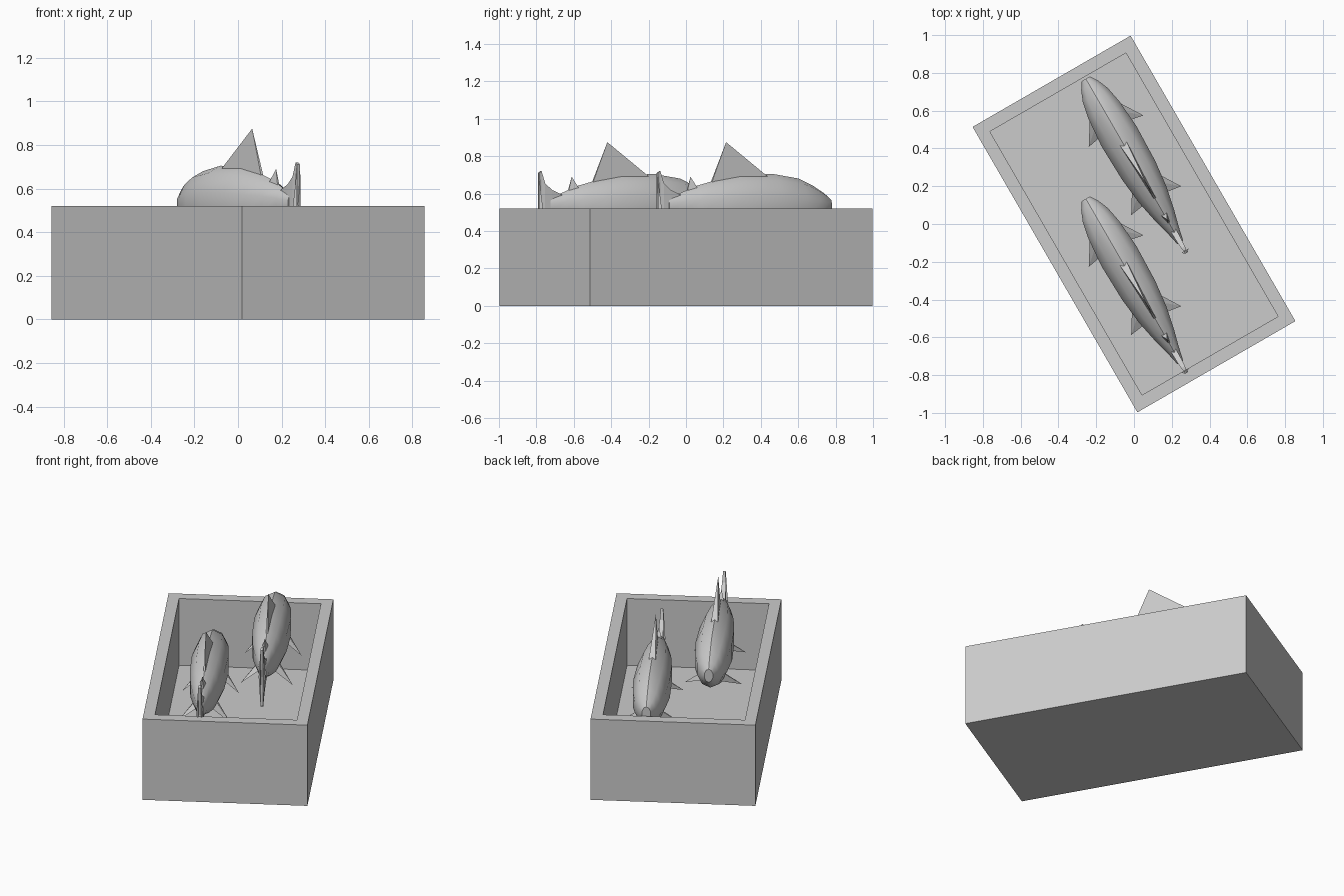
import bpy, bmesh, math
from mathutils import Matrix

if "Cube" in bpy.data.objects:
    bpy.data.objects.remove(bpy.data.objects["Cube"])

TURN = math.radians(30)


def make(name, verts, faces, matrix, smooth=False):
    mesh = bpy.data.meshes.new(name)
    mesh.from_pydata(verts, [], faces)
    bm = bmesh.new()
    bm.from_mesh(mesh)
    bmesh.ops.recalc_face_normals(bm, faces=bm.faces)
    bm.to_mesh(mesh)
    bm.free()
    ob = bpy.data.objects.new(name, mesh)
    bpy.context.collection.objects.link(ob)
    ob.matrix_world = matrix
    if smooth:
        mesh.shade_smooth()
        bpy.ops.object.select_all(action='DESELECT')
        ob.select_set(True)
        bpy.context.view_layer.objects.active = ob
        bpy.ops.object.shade_smooth_by_angle(angle=math.radians(40))
    return ob


# open crate: box with inset and sunken top
def make_crate():
    bm = bmesh.new()
    bmesh.ops.create_cube(bm, size=1)
    bmesh.ops.scale(bm, vec=(0.966, 1.745, 0.52), verts=bm.verts)
    bmesh.ops.translate(bm, vec=(0, 0, 0.26), verts=bm.verts)
    bm.normal_update()
    top = next(f for f in bm.faces if f.normal.z > 0.9)
    bmesh.ops.inset_region(bm, faces=[top], thickness=0.095)
    floor = bmesh.ops.extrude_discrete_faces(bm, faces=[top])["faces"][0]
    bmesh.ops.translate(bm, vec=(0, 0, -0.43), verts=floor.verts)
    mesh = bpy.data.meshes.new("crate")
    bm.to_mesh(mesh)
    bm.free()
    ob = bpy.data.objects.new("crate", mesh)
    bpy.context.collection.objects.link(ob)
    ob.rotation_euler.z = TURN


# fish body stations: distance from nose, half width, bottom z, top z
STATIONS = [
    (-0.01, 0.025, 0.49, 0.575),
    (0.03, 0.052, 0.45, 0.605),
    (0.09, 0.077, 0.41, 0.64),
    (0.18, 0.095, 0.375, 0.68),
    (0.34, 0.108, 0.35, 0.705),
    (0.55, 0.102, 0.355, 0.698),
    (0.70, 0.085, 0.385, 0.67),
    (0.82, 0.06, 0.425, 0.64),
    (0.91, 0.036, 0.465, 0.604),
    (0.99, 0.018, 0.48, 0.58),
]
SIDES = 10


def make_body(name, matrix):
    verts, faces = [], []
    for u, w, lo, hi in STATIONS:
        for i in range(SIDES):
            a = 2 * math.pi * i / SIDES
            verts.append((w * 1.04 * math.sin(a), -u,
                          (lo + hi) / 2 + (hi - lo) / 2 * math.cos(a)))
    n = len(STATIONS)
    for r in range(n - 1):
        for i in range(SIDES):
            j = (i + 1) % SIDES
            faces.append((r * SIDES + i, r * SIDES + j,
                          (r + 1) * SIDES + j, (r + 1) * SIDES + i))
    faces.append(tuple(range(SIDES)))
    faces.append(tuple(range((n - 1) * SIDES, n * SIDES)))
    make(name, verts, faces, matrix, smooth=True)


# upright fin: pyramid with a wide leading face
def make_back_fin(name, matrix, u0, u1, z0, z1, half, tip):
    verts = [(-half, -u0, z0), (half, -u0, z0),
             (half * 0.3, -u1, z1), (-half * 0.3, -u1, z1),
             (0, -tip[0], tip[1])]
    make(name, verts, [(0, 1, 2, 3), (0, 1, 4), (1, 2, 4), (2, 3, 4), (3, 0, 4)], matrix)


# paired side fin: flat pyramid pointing outward, back and down
def make_side_fin(name, matrix, side, u0, u1, root, z, tip):
    mid = (u0 + u1) / 2
    verts = [(side * root, -u0, z), (side * root, -mid, z + 0.02),
             (side * root, -u1, z - 0.01), (side * root, -mid, z - 0.02),
             (side * tip[0], -tip[1], tip[2])]
    make(name, verts, [(0, 1, 2, 3), (0, 1, 4), (1, 2, 4), (2, 3, 4), (3, 0, 4)], matrix)


# crescent tail: thin extruded outline
def make_tail(name, matrix):
    half = [(0.91, 0.06), (0.98, 0.09), (1.02, 0.125), (1.04, 0.19), (1.055, 0.18), (1.05, 0.09)]
    outline = ([(u, 0.53 + h) for u, h in half] + [(1.04, 0.53)]
               + [(u, 0.53 - h) for u, h in reversed(half)])
    n = len(outline)
    verts = []
    for s in (-1, 1):
        for u, z in outline:
            t = 0.02 * (1 - 0.65 * abs(z - 0.53) / 0.19)
            verts.append((s * t, -u, z))
    faces = [(i, (i + 1) % n, n + (i + 1) % n, n + i) for i in range(n)]
    # both sides as strips between the upper and lower edges
    for o in (0, n):
        for i in range(n // 2 - 1):
            faces.append((o + i, o + i + 1, o + n - 2 - i, o + n - 1 - i))
        faces.append((o + n // 2 - 1, o + n // 2, o + n // 2 + 1))
    make(name, verts, faces, matrix)


make_crate()
for label, y in (("rear", 0.76), ("front", 0.125)):
    m = Matrix.Translation((-0.25, y, 0)) @ Matrix.Rotation(TURN, 4, 'Z')
    pre = label + "_fish_"
    make_body(pre + "body", m)
    make_tail(pre + "tail", m)
    make_back_fin(pre + "dorsal_fin", m, 0.37, 0.73, 0.68, 0.64, 0.022, (0.63, 0.875))
    make_back_fin(pre + "small_dorsal_fin", m, 0.81, 0.875, 0.62, 0.60, 0.02, (0.85, 0.69))
    for side, sname in ((-1, "left"), (1, "right")):
        make_side_fin(pre + sname + "_pectoral_fin", m, side, 0.14, 0.29, 0.06, 0.43, (0.167, 0.31, 0.337))
        make_side_fin(pre + sname + "_pelvic_fin", m, side, 0.57, 0.72, 0.05, 0.43, (0.153, 0.735, 0.344))
